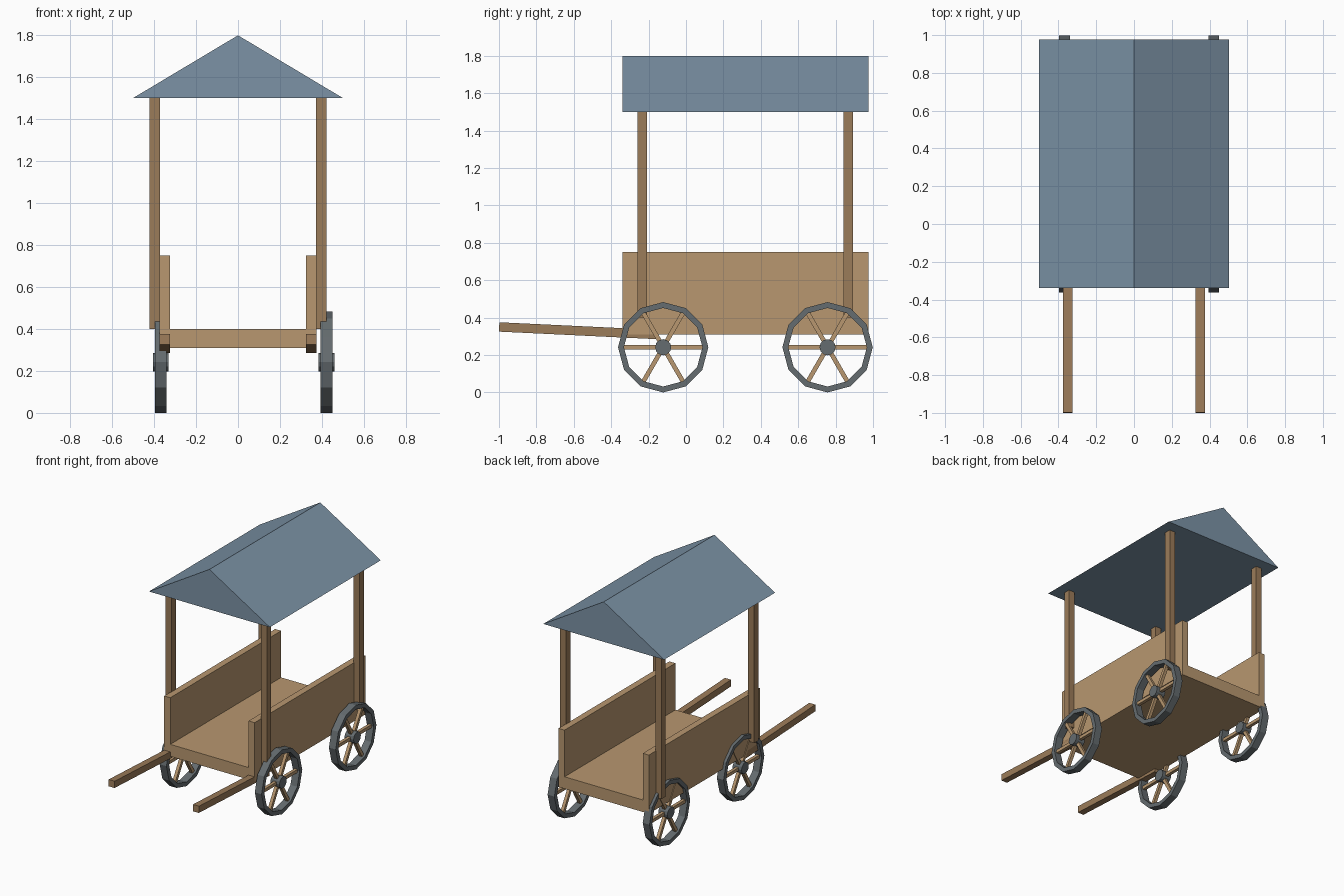
import bpy, bmesh
from math import sin, cos, pi, atan2, hypot
from mathutils import Matrix, Vector

if "Cube" in bpy.data.objects:
    bpy.data.objects.remove(bpy.data.objects["Cube"])


def material(name, rgb):
    m = bpy.data.materials.new(name)
    m.diffuse_color = (*rgb, 1)
    m.use_nodes = True
    m.node_tree.nodes["Principled BSDF"].inputs["Base Color"].default_value = m.diffuse_color
    return m


WOOD = material("light_wood", (0.48, 0.31, 0.16))
DARK = material("dark_wood", (0.33, 0.20, 0.10))
METAL = material("metal", (0.13, 0.15, 0.16))
CLOTH = material("roof_blue", (0.20, 0.29, 0.38))


def finish(name, bm, mat):
    bmesh.ops.recalc_face_normals(bm, faces=bm.faces)
    me = bpy.data.meshes.new(name)
    bm.to_mesh(me)
    bm.free()
    me.materials.append(mat)
    ob = bpy.data.objects.new(name, me)
    bpy.context.collection.objects.link(ob)
    return ob


def add_box(bm, center, size, rot_x=0.0):
    mat = (Matrix.Translation(center) @ Matrix.Rotation(rot_x, 4, 'X')
           @ Matrix.Diagonal((*size, 1)))
    bmesh.ops.create_cube(bm, size=1, matrix=mat)


def box(name, center, size, mat, rot_x=0.0):
    bm = bmesh.new()
    add_box(bm, center, size, rot_x)
    return finish(name, bm, mat)


Y0, Y1 = -0.339, 0.976          # body front and back
YC, YL = (Y0 + Y1) / 2, Y1 - Y0

# Cart floor
box("floor", (0, YC, 0.355), (0.75, YL, 0.09), WOOD)

# Side walls, roof posts and pull handles on both sides
h_start, h_end = Vector((0, -0.999, 0.35)), Vector((0, -0.16, 0.31))
h_dir = h_end - h_start
for side, s in (("left", -1), ("right", 1)):
    box(f"{side}_wall", (s * 0.35, YC, 0.575), (0.05, YL, 0.35), WOOD)
    for end, y in (("front", -0.233), ("back", 0.867)):
        box(f"{end}_{side}_post", (s * 0.396, y, 0.95), (0.05, 0.05, 1.1), DARK)
    mid = (h_start + h_end) / 2
    box(f"{side}_handle", (s * 0.35, mid.y, mid.z), (0.05, h_dir.length, 0.05),
        DARK, atan2(h_dir.z, h_dir.y))

# Gabled roof: triangle profile extruded along the body
bm = bmesh.new()
tri = bm.faces.new([bm.verts.new((x, Y0, z))
                    for x, z in ((-0.502, 1.5), (0.502, 1.5), (0, 1.8))])
out = bmesh.ops.extrude_face_region(bm, geom=[tri], use_keep_orig=True)
bmesh.ops.translate(bm, vec=(0, YL, 0),
                    verts=[v for v in out["geom"] if isinstance(v, bmesh.types.BMVert)])
finish("roof", bm, CLOTH)

# Wheels: twelve-sided rim, hub and three bars forming six spokes
R, R_IN, N = 0.2415, 0.21, 12


def wheel(name, x, y):
    c = Vector((x, y, R))
    bm = bmesh.new()
    profile = ((-0.028, R), (0.028, R), (0.028, R_IN), (-0.028, R_IN))
    rings = [[bm.verts.new(c + Vector((dx, r * cos(2 * pi * i / N), r * sin(2 * pi * i / N))))
              for dx, r in profile] for i in range(N)]
    for i in range(N):
        a, b = rings[i], rings[(i + 1) % N]
        for j in range(4):
            k = (j + 1) % 4
            bm.faces.new((a[j], a[k], b[k], b[j]))
    finish(name + "_rim", bm, METAL)

    bm = bmesh.new()
    bmesh.ops.create_cone(bm, cap_ends=True, segments=N, radius1=0.043, radius2=0.043,
                          depth=0.075,
                          matrix=Matrix.Translation(c) @ Matrix.Rotation(pi / 2, 4, 'Y'))
    finish(name + "_hub", bm, METAL)

    bm = bmesh.new()
    for i in range(3):
        add_box(bm, c, (0.024, 2 * R_IN, 0.024), i * pi / 3)
    finish(name + "_spokes", bm, WOOD)


for end, y in (("front", -0.122), ("back", 0.757)):
    for side, x in (("left", -0.368), ("right", 0.422)):
        wheel(f"{end}_{side}_wheel", x, y)
